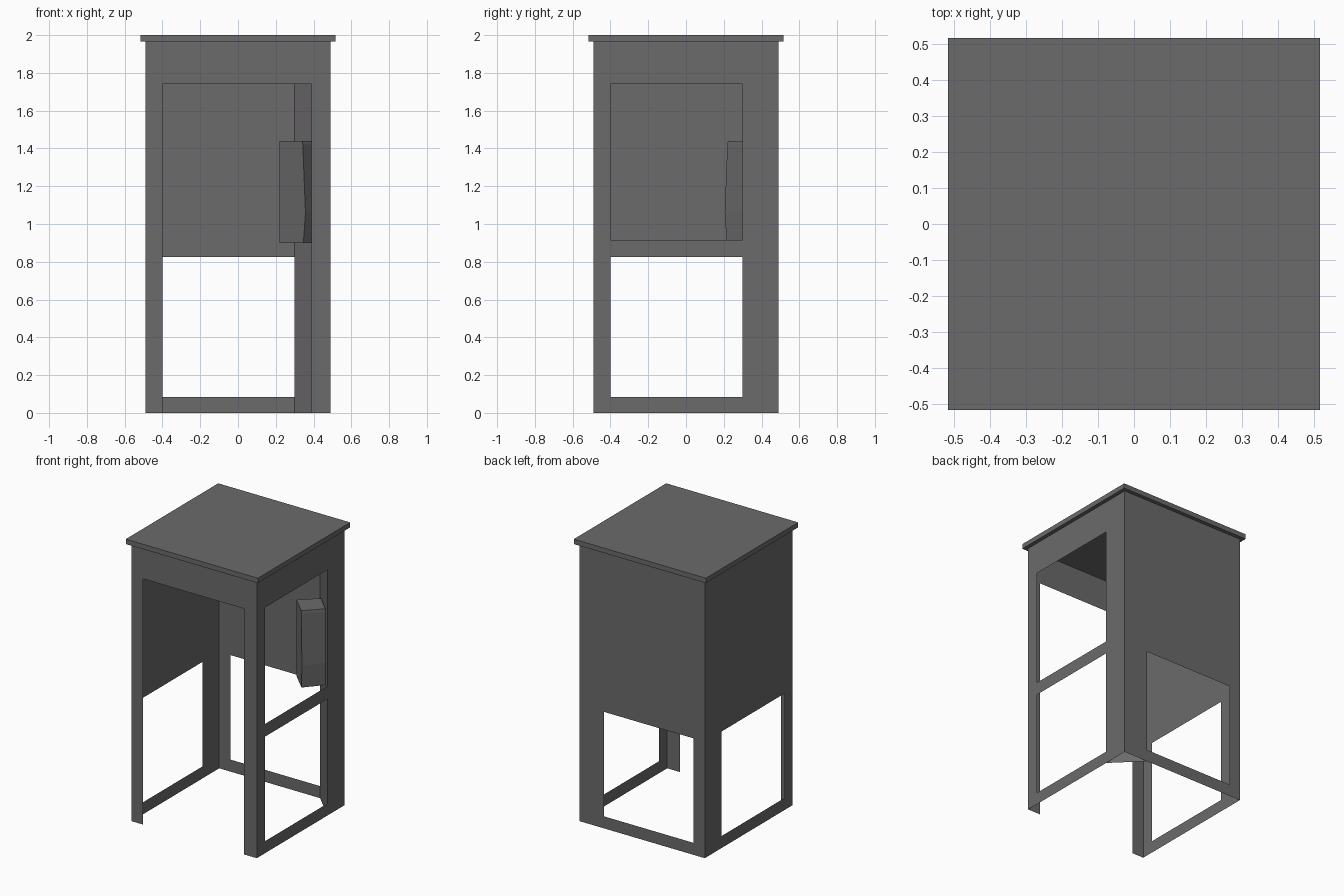
import bpy, bmesh
from mathutils import Vector

if "Cube" in bpy.data.objects:
    bpy.data.objects.remove(bpy.data.objects["Cube"])

# One grey paint for the whole booth
grey = bpy.data.materials.new("booth_grey")
grey.diffuse_color = (0.15, 0.145, 0.15, 1)
grey.use_nodes = True
grey.node_tree.nodes["Principled BSDF"].inputs["Base Color"].default_value = grey.diffuse_color

H, TOP = 0.49, 1.965          # half width of the booth, underside of the roof
LO, HI = -0.40, 0.30          # opening limits along a wall
RAIL, SILL, MID, HEAD = 0.085, 0.825, 0.915, 1.74


def add_object(name, bm):
    me = bpy.data.meshes.new(name)
    bm.to_mesh(me)
    bm.free()
    me.materials.append(grey)
    ob = bpy.data.objects.new(name, me)
    bpy.context.collection.objects.link(ob)
    return ob


def wall(name, place, openings, flip=False):
    """Thin sheet wall split along its opening edges, leaving openings empty."""
    us = sorted({-H, H, *(v for o in openings for v in o[:2])})
    zs = sorted({0, TOP, *(v for o in openings for v in o[2:])})
    bm = bmesh.new()
    for u0, u1 in zip(us, us[1:]):
        for z0, z1 in zip(zs, zs[1:]):
            u, z = (u0 + u1) / 2, (z0 + z1) / 2
            if any(a < u < b and c < z < d for a, b, c, d in openings):
                continue
            pts = [(u0, z0), (u1, z0), (u1, z1), (u0, z1)]
            if flip:
                pts.reverse()
            bm.faces.new([bm.verts.new(place(*p)) for p in pts])
    bmesh.ops.remove_doubles(bm, verts=bm.verts, dist=1e-4)
    bmesh.ops.dissolve_limit(bm, angle_limit=0.01, verts=bm.verts, edges=bm.edges)
    return add_object(name, bm)


low = (LO, HI, RAIL, SILL)
wall("front_wall", lambda u, z: (u, -H, z), [(LO, 0.39, 0, HEAD)])
wall("back_wall", lambda u, z: (u, H, z), [low], flip=True)
wall("left_wall", lambda u, z: (-H, u, z), [low], flip=True)
wall("right_wall", lambda u, z: (H, u, z), [low, (LO, HI, MID, HEAD)])

# Diagonal panel across the back right corner
bm = bmesh.new()
bm.faces.new([bm.verts.new(p) for p in
              [(HI, H, 0), (H, HI, 0), (H, HI, TOP), (HI, H, TOP)]])
add_object("corner_panel", bm)

# Overhanging flat roof
bm = bmesh.new()
bmesh.ops.create_cube(bm, size=1)
for v in bm.verts:
    v.co = Vector((v.co.x * 1.034, v.co.y * 1.034, (TOP + 2) / 2 + v.co.z * (2 - TOP)))
add_object("roof", bm)

# Wall box on the corner panel, its right side bulging slightly
bm = bmesh.new()
rings = []
for z, bulge in [(0.90, 0.006), (1.06, 0.017), (1.42, 0.003), (1.44, 0.0)]:
    rings.append([bm.verts.new(p) for p in
                  [(0.22, 0.34, z), (0.34 + bulge, 0.222 - bulge, z),
                   (0.45, 0.335, z), (0.335, 0.45, z)]])
for a, b in zip(rings, rings[1:]):
    for i in range(4):
        j = (i + 1) % 4
        bm.faces.new([a[i], a[j], b[j], b[i]])
bm.faces.new(rings[0][::-1])
bm.faces.new(rings[-1])
bmesh.ops.recalc_face_normals(bm, faces=bm.faces)
add_object("telephone_box", bm)
